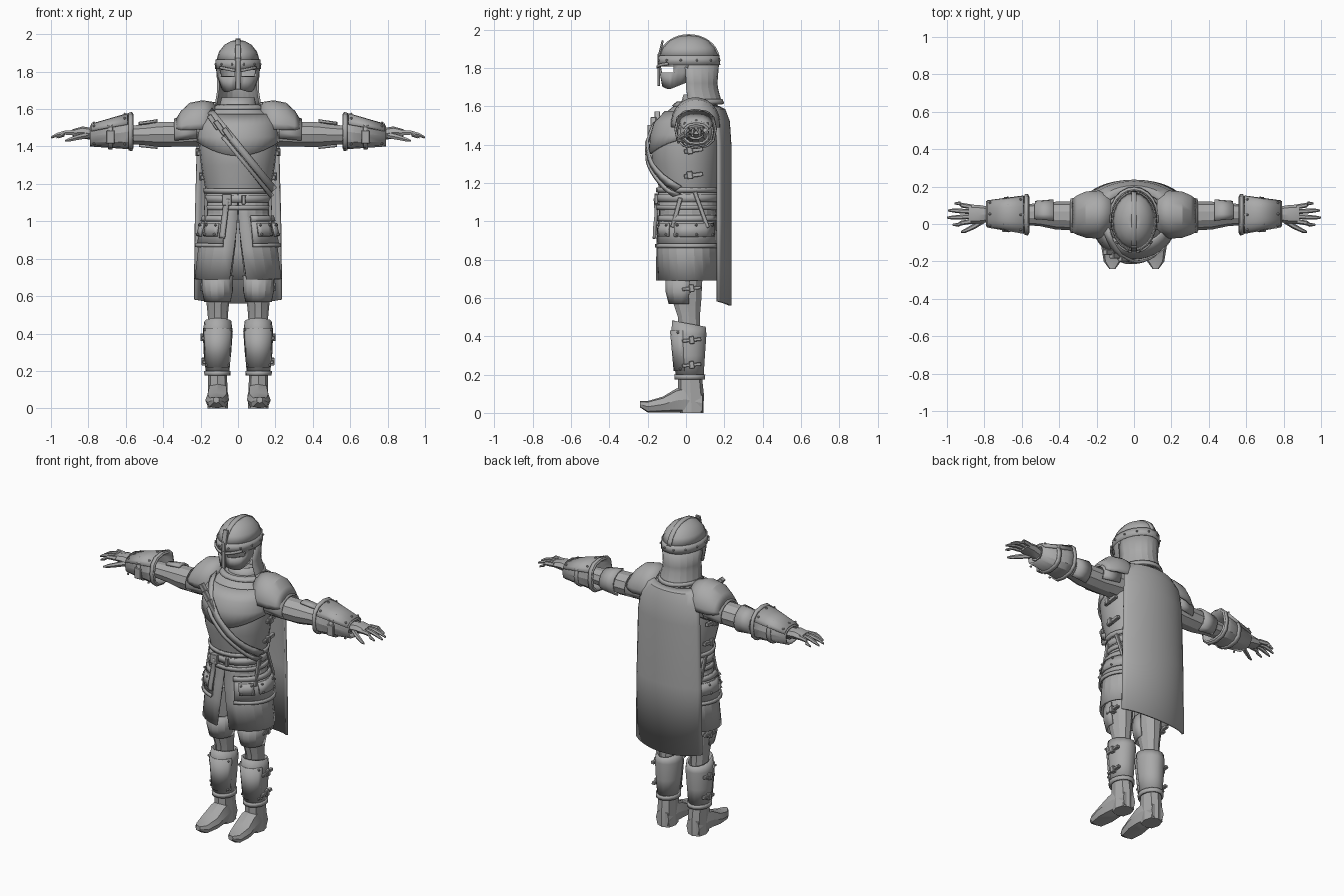
import bpy, bmesh, math
from mathutils import Vector, Matrix

cube = bpy.data.objects.get("Cube")
if cube:
    bpy.data.objects.remove(cube, do_unlink=True)

grey = bpy.data.materials.new("plain grey")
grey.use_nodes = True
grey.diffuse_color = (0.4, 0.4, 0.4, 1)
grey.node_tree.nodes["Principled BSDF"].inputs["Base Color"].default_value = grey.diffuse_color


def finish(name, bm, mirror=False, thick=0, angle=30):
    """Turn a bmesh into a shaded object, with optional thickness and mirror."""
    bmesh.ops.recalc_face_normals(bm, faces=bm.faces)
    mesh = bpy.data.meshes.new(name)
    bm.to_mesh(mesh)
    bm.free()
    mesh.materials.append(grey)
    mesh.shade_smooth()
    mesh.set_sharp_from_angle(angle=math.radians(angle))
    obj = bpy.data.objects.new(name, mesh)
    bpy.context.collection.objects.link(obj)
    if thick:
        mod = obj.modifiers.new("thickness", "SOLIDIFY")
        mod.thickness, mod.offset = thick, 0
    if mirror:
        obj.modifiers.new("mirror", "MIRROR")
    return obj


def point(axis, ring, deg, off=0, e=2):
    """Point on a rounded cross-section; a ring is (position, centre u, centre v, radius u, radius v)."""
    t, cu, cv, ru, rv = ring
    c, s = math.cos(math.radians(deg)), math.sin(math.radians(deg))
    u = cu + (ru + off) * math.copysign(abs(c) ** (2 / e), c)
    v = cv + (rv + off) * math.copysign(abs(s) ** (2 / e), s)
    return Vector({"x": (t, u, v), "y": (u, t, v), "z": (u, v, t)}[axis])


def ring_at(rings, t):
    """Interpolate a cross-section along a form."""
    rs = sorted(rings)
    for a, b in zip(rs, rs[1:]):
        if t <= b[0]:
            f = max(0, (t - a[0]) / (b[0] - a[0]))
            return (t,) + tuple(p + (q - p) * f for p, q in zip(a[1:], b[1:]))
    return (t,) + tuple(rs[-1][1:])


def loft(name, axis, rings, n=16, arc=None, off=0, e=2, warp=None, keep=None, **kw):
    """Skin cross-sections; an arc gives an open sheet, otherwise a capped solid."""
    bm, rows = bmesh.new(), []
    for r in rings:
        a, b = (arc(r[0]) if callable(arc) else arc) if arc else (0, 360)
        count = n + 1 if arc else n
        pts = [point(axis, r, a + (b - a) * i / n, off, e) for i in range(count)]
        rows.append([bm.verts.new(warp(p) if warp else p) for p in pts])
    for lo, hi in zip(rows, rows[1:]):
        for i in range(n):
            j = (i + 1) % len(lo)
            f = bm.faces.new((lo[i], lo[j], hi[j], hi[i]))
            if keep and not keep(f.calc_center_median()):
                bm.faces.remove(f)
    if not arc and not kw.get("thick"):
        bm.faces.new(rows[0])
        bm.faces.new(rows[-1])
    return finish(name, bm, **kw)


def hoop(name, axis, rings, t0, t1, off=.008, **kw):
    """A band wrapped round an existing form."""
    kw.setdefault("thick", .012)
    return loft(name, axis, [ring_at(rings, t0), ring_at(rings, t1)], off=off, **kw)


def rivets(name, points, size=.008):
    bm = bmesh.new()
    for p in points:
        bmesh.ops.create_icosphere(bm, subdivisions=1, radius=size, matrix=Matrix.Translation(p))
    return finish(name, bm, mirror=True)


def boxes(name, items, mirror=True):
    """Small chamfered blocks: (centre, size, axis, turn)."""
    bm = bmesh.new()
    for centre, size, axis, turn in items:
        m = Matrix.Translation(centre) @ Matrix.Rotation(math.radians(turn), 4, axis)
        bmesh.ops.create_cube(bm, size=1, matrix=m @ Matrix.Diagonal((*size, 1)))
    bmesh.ops.bevel(bm, geom=bm.edges[:], offset=.003, segments=1, affect="EDGES")
    return finish(name, bm, mirror)


def front_strap(name, rings, path, width, off, **kw):
    """A strap laid over the front of a form along (x, z) points."""
    bm, rows = bmesh.new(), []
    a, b = Vector(path[0]), Vector(path[-1])
    side = (b - a).normalized().orthogonal() * width / 2
    for i in range(15):
        row = []
        for s in (-1, 1):
            x, z = a.lerp(b, i / 14) + side * s
            r = ring_at(rings, z)
            k = max(-.98, min(.98, (x - r[1]) / (r[3] + off)))
            row.append(bm.verts.new((x, r[2] - (r[4] + off) * math.sqrt(1 - k * k), z)))
        rows.append(row)
    for p, q in zip(rows, rows[1:]):
        bm.faces.new((p[0], p[1], q[1], q[0]))
    return finish(name, bm, thick=.012, **kw)


# Torso armour
torso = [(1.14, 0, .01, .165, .15), (1.19, 0, .01, .178, .155), (1.3, 0, .0, .198, .178),
         (1.41, 0, .0, .21, .185), (1.51, 0, .01, .2, .165), (1.58, 0, .035, .165, .125),
         (1.62, 0, .055, .11, .095)]
loft("cuirass", "z", torso, n=24)
chest = [ring_at(torso, z) for z in (1.38, 1.45, 1.51, 1.57)]
loft("chest_plate", "z", chest, n=16, arc=(188, 352), off=.008, thick=.012,
     warp=lambda p: p + Vector((0, 0, 1.6 * p.x ** 2 - .03)) if p.z < 1.4 else p)
hoop("cuirass_lower_rim", "z", torso, 1.15, 1.175, n=24)
hoop("neck_rim", "z", torso, 1.6, 1.62, n=20, off=.004)
loft("collar", "z", [(1.58, 0, .06, .1, .09), (1.66, 0, .07, .08, .075)], thick=.015)
front_strap("shoulder_strap", torso, [(-.15, 1.59), (.19, 1.17)], .036, .02)
front_strap("lower_strap", torso, [(-.08, 1.45), (.18, 1.135)], .02, .026)
boxes("strap_knives", [(Vector((x, y, z)), (.028, .03, .09), "Y", -35)
                       for x, y, z in ((-.13, -.15, 1.53), (-.095, -.17, 1.5), (-.05, -.185, 1.46))], False)
for z in (1.24, 1.37, 1.44):
    r = ring_at(torso, z)
    boxes("cuirass_side_buckle", [(Vector((r[3] + .004, .04, z)), (.022, .1, .022), "X", 8),
                                  (Vector((r[3] + .012, .02, z)), (.02, .03, .04), "X", 8)])

# Waist, belts and skirt
skirt = [(1.15, 0, .01, .165, .15), (1.04, 0, .01, .165, .145), (.96, 0, .01, .19, .155),
         (.85, 0, .01, .208, .16), (.69, 0, .01, .226, .163)]
slit = lambda t: (-90 + (1.02 - min(t, 1.0)) * 34, 270 - (1.02 - min(t, 1.0)) * 34)
loft("skirt", "z", skirt, n=22, arc=slit, thick=.012, angle=12)
loft("waist_filler", "z", [ring_at(skirt, z) for z in (1.15, 1.04)], off=-.006)
hoop("upper_belt", "z", skirt, 1.1, 1.14, n=24)
hoop("lower_belt", "z", skirt, 1.06, 1.085, n=24, off=.012)
boxes("belt_buckle", [(Vector((-.06, -.15, 1.115)), (.05, .03, .06), "X", 0),
                      (Vector((.03, -.155, 1.115)), (.02, .02, .05), "X", 0)], False)
front_strap("belt_tongue", skirt, [(-.06, 1.12), (-.085, .91)], .028, .03)
boxes("belt_loops", [(Vector((.172, -.05, 1.045)), (.016, .024, .16), "X", -15),
                     (Vector((.172, .08, 1.06)), (.016, .022, .2), "X", 20)])
hoop("hip_plate", "z", skirt, .87, 1.02, n=10, arc=(-68, 60), off=.012, mirror=True)
hoop("hip_plate_hem", "z", skirt, .862, .882, n=10, arc=(-69, 61), off=.02, mirror=True)
hoop("hip_plate_top", "z", skirt, 1.0, 1.03, n=10, arc=(-69, 61), off=.018, mirror=True)
hoop("hip_panel", "z", skirt, .92, .99, n=4, arc=(-60, -34), off=.024, mirror=True)
hoop("hip_side_panel", "z", skirt, .92, .99, n=4, arc=(-24, 50), off=.022, mirror=True)
rivets("hip_rivets", [point("z", ring_at(skirt, z), d, .031) for z in (.93, .98)
                      for d in (-56, -38, -18, 14, 44)])

# Legs
leg = [(.9, .09, .01, .08, .1), (.7, .108, 0, .074, .09), (.58, .108, .005, .062, .078),
       (.5, .108, .015, .054, .06), (.4, .108, .02, .05, .06)]
loft("trouser_leg", "z", leg, n=10, mirror=True, angle=20)
loft("knee_guard", "z", [(.57, .11, 0, .066, .085), (.63, .11, 0, .078, .1), (.71, .11, 0, .08, .1)],
     n=8, arc=(170, 370), thick=.012, mirror=True, angle=20)
greave = [(.19, .11, .02, .056, .068), (.3, .11, .015, .068, .08), (.41, .108, .015, .074, .088),
          (.48, .108, .015, .066, .084)]
loft("greave", "z", greave, n=14, mirror=True, thick=.012,
     warp=lambda p: p - Vector((0, 0, .2 * (p.y + .06))) if p.z > .45 else p)
hoop("greave_ankle_rim", "z", greave, .175, .2, n=14, mirror=True)
hoop("greave_plate", "z", greave, .22, .43, n=8, arc=(200, 340), off=.006, mirror=True)
rivets("greave_rivets", [point("z", ring_at(greave, z), d, .013) for z in (.23, .42) for d in (215, 325)])
boxes("leg_buckles", [(Vector((x, .03, z)), size, "X", 6) for x, z in ((.178, .25), (.184, .38), (.186, .65))
                      for size in ((.022, .1, .018), (.034, .026, .04))])

# Boots
loft("boot_ankle", "z", [(.0, .108, .03, .054, .062), (.1, .108, .025, .052, .068),
                         (.2, .11, .02, .05, .062)], n=8, e=2.6, mirror=True, angle=20)
loft("boot_foot", "y", [(.085, .108, .05, .045, .05), (.0, .108, .07, .053, .07), (-.05, .108, .065, .058, .062),
                        (-.12, .112, .044, .063, .041), (-.2, .116, .032, .046, .03),
                        (-.24, .116, .045, .016, .016)], n=8, e=3, mirror=True, angle=20)

# Arms and shoulder plates
arm = [(.12, .05, 1.49, .09, .095), (.3, .042, 1.466, .078, .07), (.42, .045, 1.464, .074, .07),
       (.5, .05, 1.462, .062, .058), (.62, .05, 1.462, .052, .048), (.78, .05, 1.46, .045, .035)]
loft("arm", "x", arm, n=10, mirror=True, angle=20)
hoop("elbow_guard", "x", arm, .43, .53, n=8, arc=(-70, 110), off=.008, mirror=True)
pad = [(.125, .06, 1.52, .1, .11), (.19, .05, 1.51, .122, .13), (.255, .05, 1.505, .118, .122),
       (.3, .048, 1.5, .1, .085), (.325, .045, 1.5, .085, .045)]
loft("shoulder_plate", "x", pad, n=14, arc=(-8, 188), thick=.014, mirror=True)
loft("shoulder_under_plate", "x", [(.22, .045, 1.49, .1, .09), (.34, .045, 1.47, .088, .075)],
     n=12, arc=(-30, 210), thick=.01, mirror=True)

# Gauntlets
cuff = [(.56, .05, 1.482, .098, .092), (.62, .05, 1.474, .09, .08), (.79, .054, 1.456, .062, .05)]
loft("gauntlet", "x", cuff, n=12, e=2.6, thick=.012, mirror=True, angle=20)
hoop("gauntlet_plate", "x", cuff, .59, .785, n=8, arc=(20, 160), off=.008, e=2.6, mirror=True)
hoop("gauntlet_rim", "x", cuff, .565, .585, n=12, off=.008, e=2.6, mirror=True)
hoop("gauntlet_strap", "x", cuff, .67, .695, n=12, off=.008, e=2.6, mirror=True)
rivets("gauntlet_rivets", [point("x", ring_at(cuff, t), d, .014, 2.6) for t in (.605, .77)
                           for d in (45, 90, 135, 215)])
boxes("gauntlet_buckle", [(Vector((.682, -.034, 1.45)), (.045, .02, .07), "Y", 0)])

# Hands
loft("palm", "x", [(.77, .052, 1.465, .04, .032), (.83, .052, 1.475, .05, .032),
                   (.885, .052, 1.472, .052, .02)], n=8, mirror=True)
for i, reach in enumerate((.97, 1, .995, .96)):
    y = .014 + .026 * i
    tip = y + (i - 1.5) * .012
    loft("finger", "x", [(.87, y, 1.475, .013, .015), (.925, (y + tip) / 2, 1.474, .013, .013),
                         (reach - .03, tip, 1.462, .011, .011), (reach, tip, 1.448, .005, .006)],
         n=6, mirror=True)
loft("thumb", "x", [(.8, .025, 1.46, .02, .018), (.85, -.01, 1.45, .016, .016),
                    (.9, -.035, 1.437, .012, .012), (.925, -.042, 1.43, .005, .005)], n=6, mirror=True)

# Helmet
dome = [(1.8, 0, .015, .114, .155), (1.86, 0, .015, .112, .152), (1.905, 0, .015, .098, .132),
        (1.94, 0, .015, .07, .098), (1.96, 0, .015, .036, .052), (1.966, 0, .015, .004, .006)]
loft("helmet_dome", "z", dome[1:], n=20, thick=.008)
hoop("helmet_band", "z", dome, 1.815, 1.865, n=20, off=.004)
rivets("helmet_rivets", [point("z", ring_at(dome, 1.84), d, .011) for d in range(-75, 90, 30)], .007)
loft("helmet_ridge", "x", [(x, .015, 1.84, .156, .13) for x in (-.014, .014)], n=16,
     arc=(8, 172), thick=.012)
boxes("nose_guard", [(Vector((0, -.142, 1.79)), (.026, .014, .17), "X", 0),
                     (Vector((0, -.132, 1.9)), (.034, .012, .09), "X", -14)], False)


# Face mask with eye openings and pointed cheeks
def cheek(p):
    if p.z < 1.73:
        p.z += .42 * max(0, p.y + .08) - .1 * max(0, .06 - abs(p.x)) * -3
    return p


mask = [(1.69, 0, 0, .088, .12), (1.775, 0, .008, .106, .14), (1.808, 0, .012, .112, .15),
        (1.825, 0, .015, .114, .154)]
loft("face_mask", "z", mask, n=18, arc=(180, 360), thick=.01, angle=20, warp=cheek,
     keep=lambda c: not (1.775 < c.z < 1.808 and .02 < abs(c.x) < .09 and c.y < 0))
front_strap("brow", mask, [(.015, 1.805), (.095, 1.822)], .014, .012, mirror=True)

# Neck guard hanging from the helmet
coif = [(1.83, 0, .015, .112, .152), (1.72, 0, .02, .106, .138), (1.69, 0, .02, .108, .142),
        (1.64, 0, .03, .116, .145), (1.61, 0, .035, .122, .152)]
loft("neck_guard", "z", coif, n=12, arc=(-8, 188), thick=.012, angle=12)
hoop("neck_guard_hem", "z", coif, 1.612, 1.635, n=12, arc=(-9, 189))

# Cape
cape = [(.58, 0, .1, .268, .13), (1.0, 0, .1, .262, .13), (1.4, 0, .1, .25, .13),
        (1.52, 0, .09, .236, .132), (1.58, 0, .07, .2, .13), (1.615, 0, .05, .17, .12)]
loft("cape", "z", cape, n=16, arc=(30, 150), thick=.014,
     warp=lambda p: p - Vector((0, 0, .02 - .4 * p.x ** 2)) if p.z < .6 or p.z > 1.6 else p)
